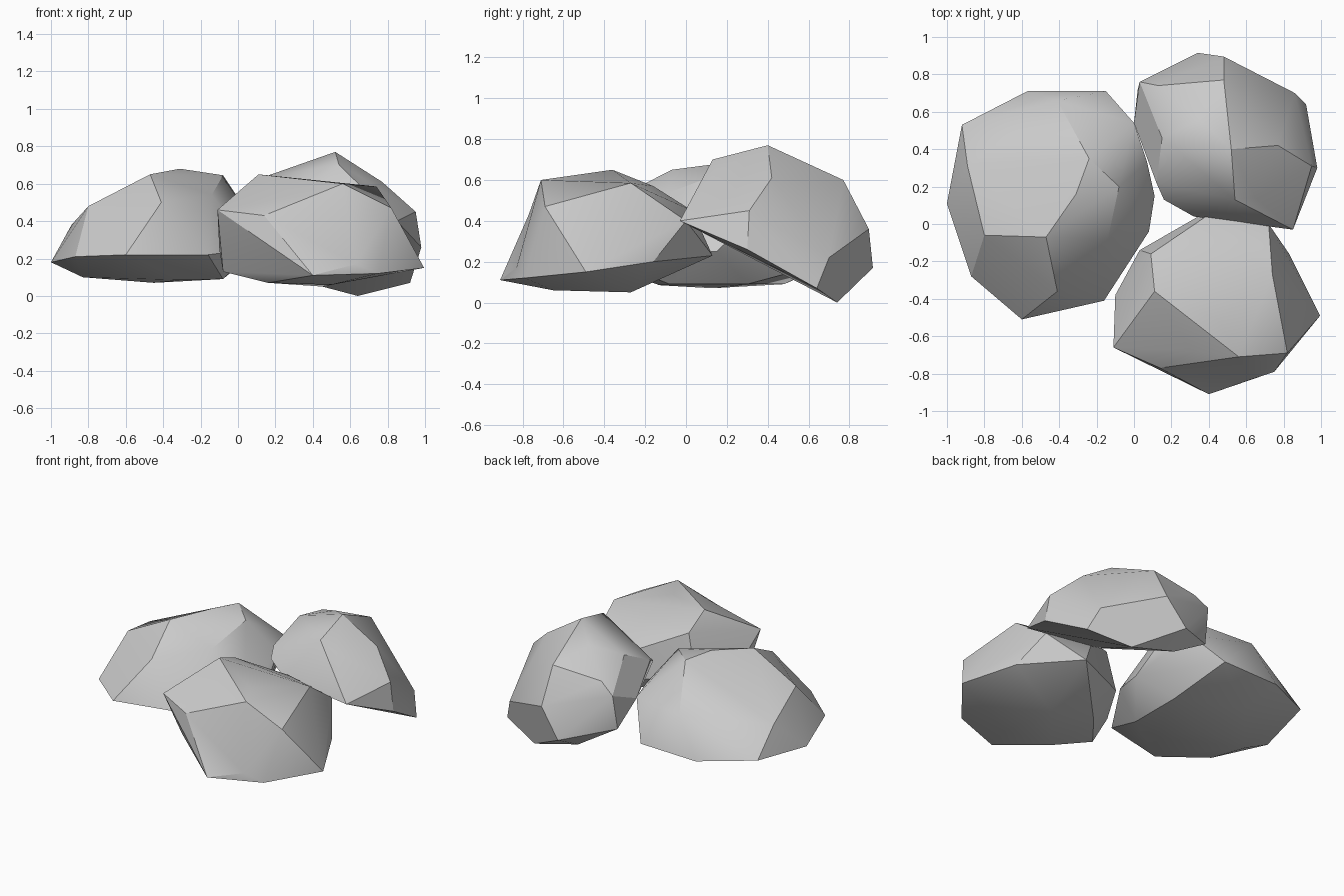
import bpy, bmesh, math
from mathutils import Vector


def rock(name, points, dents=()):
    """Faceted boulder: convex hull around corner points.
    Dent corners are lifted while the hull is made, then set back."""
    bm = bmesh.new()
    center = sum((Vector(p) for p in points), Vector()) / len(points)
    for p in points:
        bm.verts.new(p)
    lifted = []
    for p in dents:
        p = Vector(p)
        lifted.append((bm.verts.new(center + (p - center) * 1.12), p))
    bmesh.ops.convex_hull(bm, input=bm.verts[:])
    for v, p in lifted:
        v.co = p
    loose = [v for v in bm.verts if not v.link_faces]
    bmesh.ops.delete(bm, geom=loose, context='VERTS')
    # merge nearly coplanar triangles into broad facets
    bmesh.ops.dissolve_limit(bm, angle_limit=math.radians(3),
                             verts=bm.verts[:], edges=bm.edges[:])
    bmesh.ops.recalc_face_normals(bm, faces=bm.faces[:])
    mesh = bpy.data.meshes.new(name)
    bm.to_mesh(mesh)
    bm.free()
    obj = bpy.data.objects.new(name, mesh)
    bpy.context.collection.objects.link(obj)
    bpy.ops.object.select_all(action='DESELECT')
    obj.select_set(True)
    bpy.context.view_layer.objects.active = obj
    bpy.ops.object.shade_smooth_by_angle(angle=math.radians(30))
    return obj


# Large left boulder
rock("left_rock", [
    # top facet
    (-.80, -.06, .48), (-.47, -.07, .65), (-.31, .16, .68), (-.08, .20, .645),
    (-.41, .66, .45), (-.89, .31, .38), (-.14, -.08, .54), (-.24, .35, .665),
    # shoulder and rim
    (-.41, -.36, .50), (-.60, -.51, .22), (-.87, -.28, .21), (-1.0, .11, .18),
    (-.92, .53, .22), (-.57, .71, .19), (-.15, .71, .20), (0, .54, .42),
    (.07, .33, .42), (.11, .15, .25), (.08, -.04, .25), (0, -.17, .24),
    (-.16, -.41, .22),
    # underside
    (-.83, .10, .10), (-.45, .13, .07), (-.08, .30, .09), (-.50, .48, .09),
    (-.30, -.13, .085), (-.08, -.08, .09)])

# Front boulder
rock("front_rock", [
    # top facet
    (.11, -.36, .65), (.56, -.71, .60), (.74, -.27, .585), (.72, 0, .40),
    (.37, .03, .45), (.09, -.16, .57), (.82, -.69, .47),
    # rim
    (-.11, -.66, .46), (.40, -.91, .11),
    (.75, -.79, .12), (.995, -.49, .15), (.83, -.16, .20), (.50, .13, .23),
    (.03, -.14, .30), (-.10, -.38, .25), (-.08, -.50, .13),
    # underside
    (.16, -.62, .07), (.45, -.27, .05), (.50, -.65, .06), (.12, -.25, .10)],
    dents=[(.31, -.68, .545), (.14, -.77, .43), (.63, -.83, .17),
           (.46, -.52, .60)])

# Back boulder, tilted against the others
rock("back_rock", [
    # top facets
    (.52, .40, .77), (.15, .46, .64), (.54, .13, .70),
    (.65, .14, .64), (.77, .42, .61), (.95, .31, .45), (.48, .77, .60),
    (.13, .74, .57),
    # rim
    (.03, .76, .50), (0, .54, .41), (.12, .22, .52), (.16, .13, .47),
    (.32, .04, .42), (.85, -.03, .40), (.98, .30, .26), (.92, .64, .07),
    (.86, .70, .22), (.48, .895, .36), (.34, .915, .17), (.02, .72, .26),
    # underside
    (.64, .74, 0), (.30, .75, .09)],
    dents=[(.35, .56, .69)])
